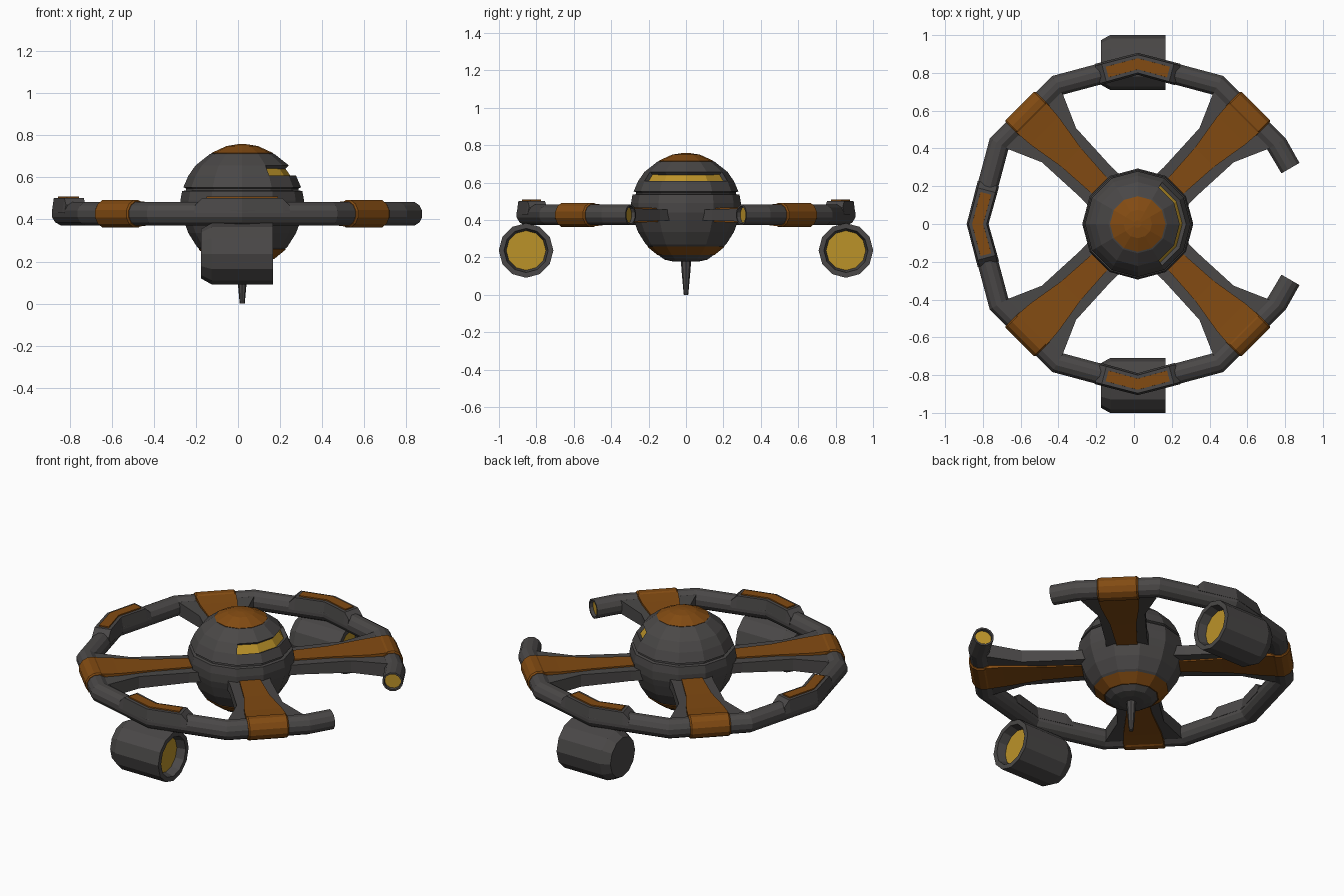
import bpy, bmesh, math
from mathutils import Vector

if "Cube" in bpy.data.objects:
    bpy.data.objects.remove(bpy.data.objects["Cube"])

CX, RZ, RR, TR = 0.02, 0.427, 0.848, 0.057   # centre x, ring height, ring radius, tube radius


def material(name, rgb):
    m = bpy.data.materials.new(name)
    m.diffuse_color = (*rgb, 1)
    m.use_nodes = True
    m.node_tree.nodes["Principled BSDF"].inputs["Base Color"].default_value = m.diffuse_color
    return m


GREY = material("dark grey hull", (0.068, 0.064, 0.063))
ORANGE = material("burnt orange panel", (0.225, 0.070, 0.006))
YELLOW = material("amber glow", (0.50, 0.29, 0.022))
MATS = [GREY, ORANGE, YELLOW]


def loft(name, rings, band=0, caps=(0, 0), edit=None):
    """Skin a list of equal-sized point rings; band and caps are material indices."""
    bm = bmesh.new()
    rows = [[bm.verts.new(p) for p in r] for r in rings]
    n = len(rows[0])
    for k in range(len(rows) - 1):
        a, b = rows[k], rows[k + 1]
        for i in range(n):
            j = (i + 1) % n
            f = bm.faces.new((a[i], a[j], b[j], b[i]))
            f.material_index = band[k] if isinstance(band, list) else band
    for row, c in zip((rows[0], rows[-1]), caps):
        bm.faces.new(row).material_index = c
    bmesh.ops.recalc_face_normals(bm, faces=bm.faces)
    if edit:
        edit(bm)
    me = bpy.data.meshes.new(name)
    bm.to_mesh(me)
    bm.free()
    for m in MATS:
        me.materials.append(m)
    ob = bpy.data.objects.new(name, me)
    bpy.context.collection.objects.link(ob)
    return ob


def lathe(name, profile, origin, axis="z", n=12, **kw):
    """Profile of (radius, position along axis)."""
    o = Vector(origin)
    rings = []
    for r, h in profile:
        ring = []
        for i in range(n):
            t = 2 * math.pi * i / n
            u, v = r * math.cos(t), r * math.sin(t)
            ring.append(o + (Vector((u, v, h)) if axis == "z" else Vector((h, u, v))))
        rings.append(ring)
    return loft(name, rings, **kw)


def polar(deg):
    a = math.radians(deg)
    return Vector((math.cos(a), math.sin(a), 0)), Vector((-math.sin(a), math.cos(a), 0))


HUB = Vector((CX, 0, 0))
UP = Vector((0, 0, 1))


# hub sphere with a recessed window strip facing +x
def cut_window(bm):
    strip = []
    for f in bm.faces:
        c = f.calc_center_median() - HUB
        if 0.612 < c.z < 0.65 and abs(math.atan2(c.y, c.x)) < math.radians(55):
            strip.append(f)
    bmesh.ops.inset_region(bm, faces=strip, thickness=0.004, depth=-0.022)
    for f in strip:
        f.material_index = 2


lathe("hub_sphere", [(0.07, 0.178), (0.115, 0.188), (0.155, 0.218), (0.215, 0.27), (0.256, 0.335),
                     (0.28, 0.40), (0.292, 0.44), (0.294, 0.49), (0.286, 0.535), (0.268, 0.538),
                     (0.268, 0.548), (0.280, 0.553), (0.256, 0.608), (0.222, 0.657),
                     (0.155, 0.71), (0.10, 0.73)], HUB, edit=cut_window)
lathe("top_cap", [(0.14, 0.70), (0.147, 0.716), (0.075, 0.749), (0.02, 0.758)], HUB,
      band=1, caps=(1, 1))
lathe("lower_band", [(0.14, 0.212), (0.152, 0.212), (0.208, 0.258), (0.19, 0.262)], HUB,
      band=1, caps=(1, 1))
lathe("belly_antenna", [(0.028, 0.185), (0.023, 0.12), (0.012, 0)], HUB, n=8)


# open ring with mitred corners, straight tips and glowing recessed ends
def ring_section(deg, shift=0.0, radius=TR, mitre=1.0, n=12):
    rad, tan = polar(deg)
    c = HUB + rad * RR + tan * shift + UP * RZ
    pts = []
    for i in range(n):
        t = 2 * math.pi * (i + 0.5) / n
        pts.append(c + rad * radius * mitre * math.cos(t) + UP * radius * math.sin(t))
    return pts


tip = 0.148
sections = [ring_section(30, 0.02 - tip, 0.046), ring_section(30, -tip, 0.047), ring_section(30, -tip)]
sections += [ring_section(a, mitre=1.035) for a in range(30, 331, 30)]
sections += [ring_section(330, tip), ring_section(330, tip, 0.047), ring_section(330, tip - 0.02, 0.046)]
loft("outer_ring", sections, caps=(2, 2))


# spokes, their orange panels and the collars gripping the ring
def slab(name, stations, deg, mat):
    """Stations of (distance, half width, half thickness) running outward."""
    rad, tan = polar(deg)
    rings = [[HUB + rad * d + tan * sx * w + UP * (RZ + sz * h)
              for sx, sz in ((-1, -1), (1, -1), (1, 1), (-1, 1))] for d, w, h in stations]
    return loft(name, rings, band=mat, caps=(mat, mat))


for k in range(4):
    deg = 45 + 90 * k
    slab(f"spoke_{k}", [(0.24, 0.118, 0.030), (0.31, 0.115, 0.030), (0.59, 0.128, 0.036),
                        (0.77, 0.207, 0.040), (0.81, 0.215, 0.040)], deg, 0)
    slab(f"spoke_panel_{k}", [(0.25, 0.056, 0.037), (0.50, 0.072, 0.042),
                              (0.70, 0.105, 0.052), (0.80, 0.112, 0.060)], deg, 1)
    rad, tan = polar(deg)
    mid = HUB + rad * RR * math.cos(math.radians(15)) + UP * RZ
    collar = []
    for s, r in ((-0.113, 0.06), (-0.105, 0.067), (0.105, 0.067), (0.113, 0.06)):
        collar.append([mid + tan * s + r * (rad * math.cos(t) + UP * math.sin(t))
                       for t in (2 * math.pi * (i + 0.5) / 12 for i in range(12))])
    loft(f"ring_collar_{k}", collar, band=1, caps=(1, 1))


# raised chevron pads on top of the ring
def chevron(name, deg, stations, low, high, bottom, mat):
    """Stations of (offset along ring, top height); low and high are half widths."""
    rings = []
    corner = HUB + polar(deg)[0] * RR
    for s, top in stations:
        turn = 0 if s == 0 else math.copysign(15, s)
        rad, tan = polar(deg + turn)
        c = corner + tan * s
        rings.append([c - rad * low + UP * bottom, c + rad * low + UP * bottom,
                      c + rad * high + UP * top, c - rad * high + UP * top])
    loft(name, rings, band=mat, caps=(mat, mat))


for name, deg in (("back", 90), ("left", 180), ("front", 270)):
    chevron(f"{name}_pad", deg, [(-0.22, 0.468), (-0.185, 0.502), (0, 0.502),
                                 (0.185, 0.502), (0.22, 0.468)], 0.058, 0.048, 0.43, 0)
    chevron(f"{name}_pad_panel", deg, [(-0.168, 0.509), (0, 0.509), (0.168, 0.509)],
            0.030, 0.029, 0.48, 1)

# engine pods under the ring, glowing mouth facing +x
for name, y in (("front", -0.855), ("back", 0.855)):
    lathe(f"{name}_engine", [(0.118, -0.175), (0.146, -0.125), (0.146, 0.166), (0.118, 0.166),
                             (0.106, 0.115)], (0, y, 0.237), axis="x", caps=(0, 2))
